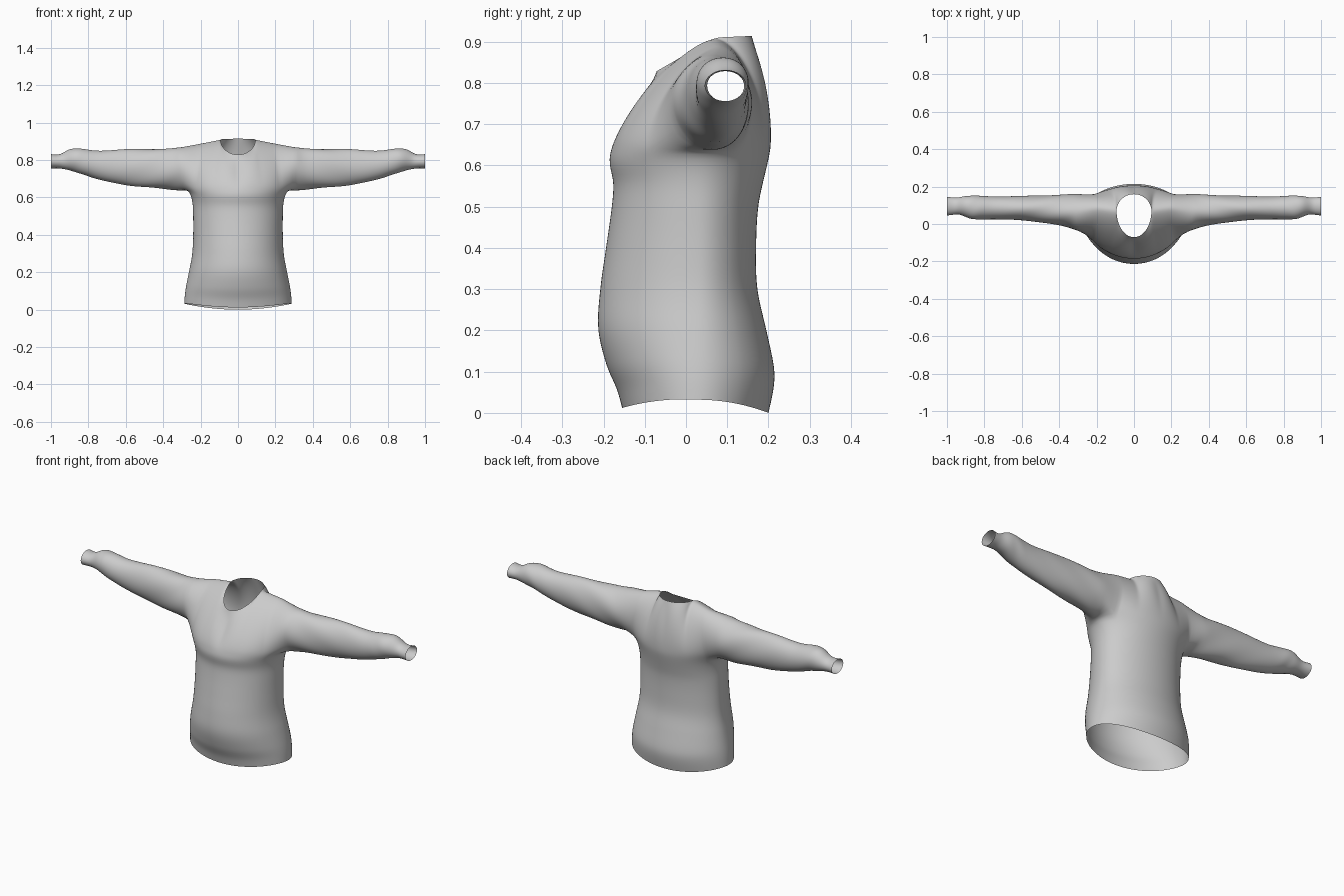
import bpy, bmesh, math
from mathutils import Vector

if "Cube" in bpy.data.objects:
    bpy.data.objects.remove(bpy.data.objects["Cube"])

NF, NS, NR, NECK = 14, 5, 12, 7   # front columns, half underarm columns, panel rows, neck columns
ARM = math.radians(58)            # where the armhole starts around the body
YC = 0.03                         # body side line

# z, half width, front y, back y
BODY = [(0, .288, -.155, .20), (.05, .285, -.168, .211), (.1, .279, -.19, .215),
        (.2, .262, -.213, .195), (.3, .245, -.208, .173), (.4, .24, -.194, .17),
        (.5, .24, -.18, .175), (.56, .242, -.176, .187), (.61, .252, -.187, .199),
        (.64, .268, -.181, .205)]
# x, bottom z, top z, front y, back y
SLEEVE = [(.30, .638, .868, -.035, .16), (.36, .642, .861, -.015, .158),
          (.45, .65, .86, 0, .155), (.6, .666, .858, .02, .15),
          (.75, .697, .85, .025, .148), (.86, .733, .863, .025, .152),
          (.905, .746, .857, .04, .15), (.935, .752, .838, .052, .142),
          (.96, .756, .828, .05, .141), (1.0, .755, .832, .045, .146)]


def sample(table, v):
    """Smooth interpolation of a table keyed by its first column."""
    n = len(table)
    i = 0
    while i < n - 2 and v > table[i + 1][0]:
        i += 1
    a, b = table[i], table[i + 1]
    p, q = table[max(i - 1, 0)], table[min(i + 2, n - 1)]
    h = b[0] - a[0]
    t = (v - a[0]) / h
    out = []
    for c in range(1, len(a)):
        m0 = (b[c] - p[c]) / (b[0] - p[0]) * h
        m1 = (q[c] - a[c]) / (q[0] - a[0]) * h
        out.append((2*t**3 - 3*t*t + 1) * a[c] + (t**3 - 2*t*t + t) * m0
                   + (3*t*t - 2*t**3) * b[c] + (t**3 - t*t) * m1)
    return out


def bezier(p0, p1, p2, p3, t):
    s = 1 - t
    return s**3 * p0 + 3*s*s*t * p1 + 3*s*t*t * p2 + t**3 * p3


bm = bmesh.new()


def skin(a, b, closed=False):
    n = len(a)
    for i in range(n if closed else n - 1):
        k = (i + 1) % n
        bm.faces.new((a[i], a[k], b[k], b[i]))


# Body tube from hem to underarm (right half, mirrored later)
angles = [ARM * j / NF for j in range(NF)]
angles += [ARM + (math.pi - 2*ARM) * j / (2*NS) for j in range(2*NS + 1)]
angles += [math.pi - ARM + ARM * j / NF for j in range(1, NF + 1)]
rings = []
for r in range(27):
    z = .64 * r / 26
    hw, yf, yb = sample(BODY, z)
    ring = []
    for t in angles:
        s, c = math.sin(t), math.cos(t)
        lift = (.032 * s*s + .012 * max(c, 0)) * max(0, 1 - z / .25)
        y = YC - c * ((YC - yf) if c > 0 else (yb - YC))
        ring.append(bm.verts.new((hw * s if 0 < t < math.pi - 1e-6 else 0, y, z + lift)))
    if rings:
        skin(rings[-1], ring)
    rings.append(ring)
top = rings[-1]


# Chest and back panels up to the neckline and shoulder seam
def top_point(j, back):
    if j <= NECK:
        p = math.pi / 2 * j / NECK
        x = .094 * math.sin(p)
        if back:
            return Vector((x, .07 + .09 * math.cos(p), .91 + .004 * math.cos(p)))
        return Vector((x, .07 - .142 * math.cos(p), .828 + .082 * (1 - math.cos(p))))
    f = (j - NECK) / (NF - NECK)
    return Vector((.094 + .112 * f, .07 + .015 * f, .91 - .022 * f))


def panel(back, seam=None):
    cols = []
    for j in range(NF + 1):
        start = top[len(top) - 1 - j] if back else top[j]
        p0, p3 = start.co.copy(), top_point(j, back)
        w, e = min(1, j / NECK), j / NF
        if back:
            p1 = p0 + Vector((0, .008 + .055 * e*e, .1 - .03 * e))
            p2 = p3 + Vector((0, .02 + .055 * w, -.08 + .065 * w))
        else:
            p1 = p0 + Vector((0, .015 - .025 * e, .055 + .025 * e))
            p2 = p3 + Vector((0, -.02 - .07 * w, -.07 + .055 * w))
        col = [start]
        for i in range(1, NR + 1):
            if seam and i == NR and j >= NECK:
                col.append(seam[j][NR])
            else:
                col.append(bm.verts.new(bezier(p0, p1, p2, p3, i / NR)))
        if cols:
            skin(cols[-1], col)
        cols.append(col)
    return cols


front = panel(False)
rear = panel(True, front)

# Sleeve grown out of the armhole edge, with soft diagonal folds
m = NF + NS
loop = [top[i] for i in range(m, NF - 1, -1)]
loop += front[NF][1:]
loop += [rear[NF][i] for i in range(NR - 1, 0, -1)]
loop += [top[i] for i in range(NF + 2*NS, m, -1)]
n = len(loop)
prev = loop
for s in range(36):
    x = .30 + .02 * s
    zb, zt, yf, yb = sample(SLEEVE, x)
    ring = []
    for i in range(n):
        a = 2 * math.pi * i / n
        fold = .028 * max(0, 1 - (x - .3) / .45) * math.sin(4 * a + 24 * x)
        fold += .02 * math.exp(-((x - .86) / .05)**2) * math.sin(3 * a + 60 * x)
        k = 1 + fold * min(1, (x - .28) / .06)
        ring.append(bm.verts.new((x, (yf + yb) / 2 - k * (yb - yf) / 2 * math.sin(a),
                                  (zb + zt) / 2 - k * (zt - zb) / 2 * math.cos(a))))
    skin(prev, ring, True)
    prev = ring

# Consistent outward normals
bmesh.ops.recalc_face_normals(bm, faces=bm.faces)
bm.normal_update()
if min(bm.faces, key=lambda f: f.calc_center_median().y).normal.y > 0:
    bmesh.ops.reverse_faces(bm, faces=bm.faces)

mesh = bpy.data.meshes.new("sweater")
bm.to_mesh(mesh)
bm.free()
mat = bpy.data.materials.new("light grey knit")
mat.diffuse_color = (.6, .6, .6, 1)
mat.use_nodes = True
mat.node_tree.nodes["Principled BSDF"].inputs["Base Color"].default_value = mat.diffuse_color
mesh.materials.append(mat)
for p in mesh.polygons:
    p.use_smooth = True
obj = bpy.data.objects.new("sweater", mesh)
bpy.context.collection.objects.link(obj)
mirror = obj.modifiers.new("both_sides", 'MIRROR')
mirror.use_clip = True
soft = obj.modifiers.new("soft_cloth", 'SUBSURF')
soft.levels = soft.render_levels = 1
